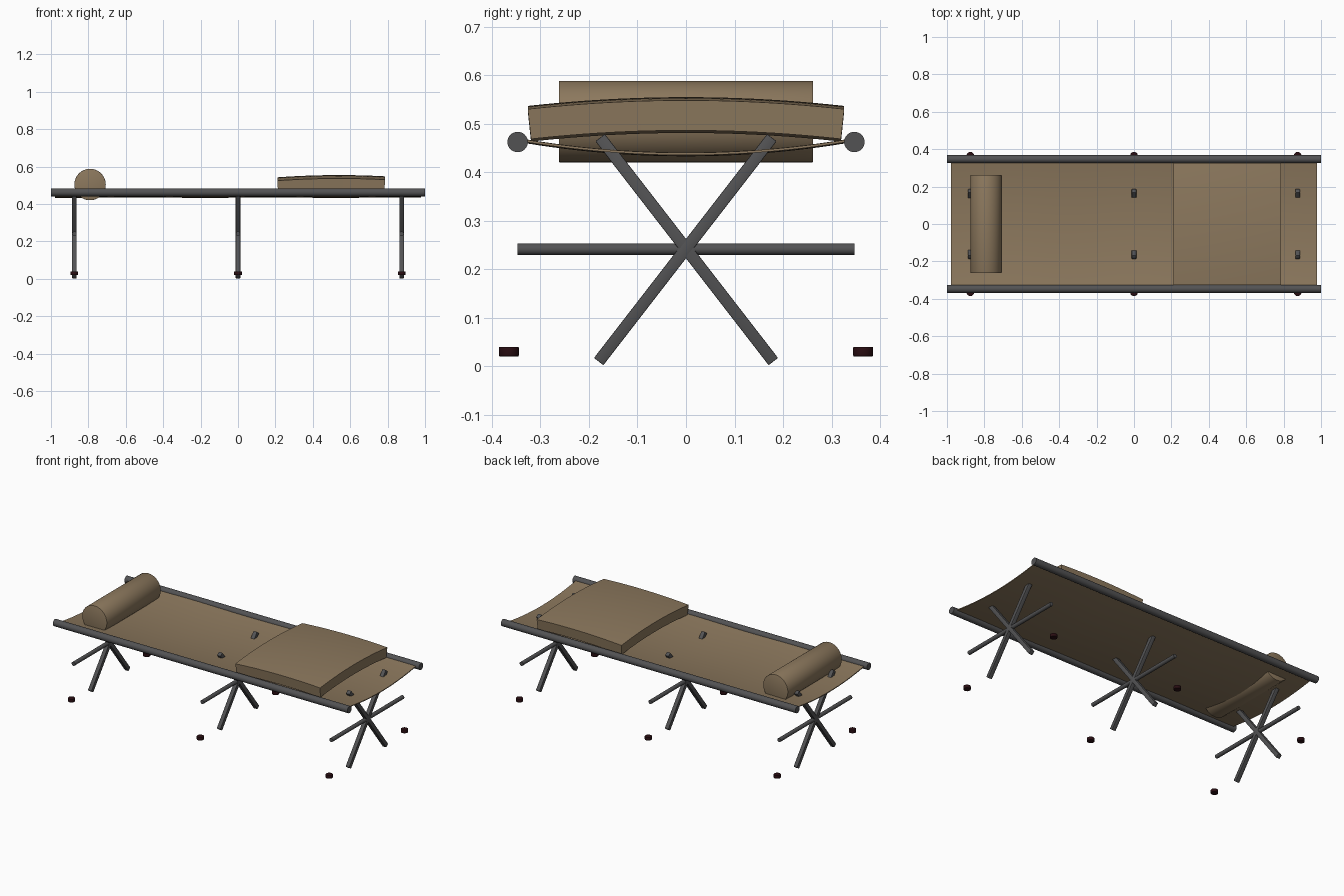
import bpy, bmesh, math
from mathutils import Vector

if "Cube" in bpy.data.objects:
    bpy.data.objects.remove(bpy.data.objects["Cube"])


def material(name, rgb):
    m = bpy.data.materials.new(name)
    m.diffuse_color = (*rgb, 1)
    m.use_nodes = True
    m.node_tree.nodes["Principled BSDF"].inputs["Base Color"].default_value = m.diffuse_color
    return m


CANVAS = material("tan canvas", (0.262, 0.188, 0.110))
METAL = material("dark grey metal", (0.085, 0.085, 0.088))
RUBBER = material("dark red rubber", (0.022, 0.004, 0.006))


def finish(name, bm, mat, smooth=True):
    bmesh.ops.recalc_face_normals(bm, faces=bm.faces)
    me = bpy.data.meshes.new(name)
    bm.to_mesh(me)
    bm.free()
    me.materials.append(mat)
    ob = bpy.data.objects.new(name, me)
    bpy.context.collection.objects.link(ob)
    if smooth:
        bpy.context.view_layer.objects.active = ob
        ob.select_set(True)
        bpy.ops.object.shade_smooth_by_angle(angle=math.radians(35))
        ob.select_set(False)
    return ob


def rod(name, a, b, r, mat, sides=24, bevel=0.0):
    a, b = Vector(a), Vector(b)
    d = b - a
    bm = bmesh.new()
    bmesh.ops.create_cone(bm, cap_ends=True, segments=sides, radius1=r,
                          radius2=r, depth=d.length)
    if bevel:
        rim = [e for e in bm.edges if abs(e.verts[0].co.z - e.verts[1].co.z) < 1e-5]
        bmesh.ops.bevel(bm, geom=rim, offset=bevel, segments=2,
                        profile=0.5, affect='EDGES')
    ob = finish(name, bm, mat)
    ob.location = (a + b) / 2
    ob.rotation_mode = 'QUATERNION'
    ob.rotation_quaternion = Vector((0, 0, 1)).rotation_difference(d)
    return ob


def bar(name, a, b, w, mat):
    # square bar lying in a plane of constant x
    a, b = Vector(a), Vector(b)
    d = b - a
    bm = bmesh.new()
    bmesh.ops.create_cube(bm, size=1)
    bmesh.ops.scale(bm, vec=(w, w, d.length), verts=bm.verts)
    bmesh.ops.bevel(bm, geom=bm.edges[:], offset=0.002, segments=2,
                    profile=0.5, affect='EDGES')
    ob = finish(name, bm, mat)
    ob.location = (a + b) / 2
    ob.rotation_euler = (math.atan2(-d.y, d.z), 0, 0)
    return ob


def sheet(name, x0, x1, y, height, thick, mat, nx=32, ny=24):
    # curved slab: grid following height(x, y), thickened downward along normals
    bm = bmesh.new()
    rows = [[bm.verts.new((px, py, height(px, py)))
             for py in (-y + 2 * y * j / ny for j in range(ny + 1))]
            for px in (x0 + (x1 - x0) * i / nx for i in range(nx + 1))]
    for i in range(nx):
        for j in range(ny):
            bm.faces.new((rows[i][j], rows[i + 1][j],
                          rows[i + 1][j + 1], rows[i][j + 1]))
    bm.normal_update()
    normals = {v: v.normal.copy() for v in bm.verts}
    top = list(bm.verts)
    low = {v: bm.verts.new(v.co - normals[v] * thick) for v in top}
    faces = list(bm.faces)
    border = [e for e in bm.edges if e.is_boundary]
    for f in faces:
        bm.faces.new([low[v] for v in reversed(f.verts)])
    for e in border:
        p, q = e.verts
        bm.faces.new((p, q, low[q], low[p]))
    return finish(name, bm, mat)


# side rails
for s, side in ((-1, "front"), (1, "back")):
    rod(f"{side}_rail", (-1, s * 0.347, 0.462), (1, s * 0.347, 0.462), 0.021, METAL, 32)

# crossed legs, cross bars and feet
for x, place in ((-0.875, "left"), (0, "middle"), (0.875, "right")):
    for s, side in ((-1, "front"), (1, "back")):
        bar(f"{place}_{side}_leg", (x, s * 0.18, 0.0095), (x, -s * 0.177, 0.471), 0.0245, METAL)
        rod(f"{place}_{side}_foot", (x, s * 0.365, 0.02), (x, s * 0.365, 0.04),
            0.0205, RUBBER, 24, 0.002)
    rod(f"{place}_cross_bar", (x, -0.347, 0.241), (x, 0.347, 0.241), 0.0118, METAL)


# sagging canvas bed
def sag(x, y):
    return 0.439 + 0.027 * (y / 0.33) ** 2 + 0.0015 * math.sin(x * 9)


sheet("canvas_bed", -0.978, 0.978, 0.33, sag, 0.005, CANVAS, 48, 24)


# folded blanket, gently domed
def dome(x, y):
    u = (x - 0.54) / 0.33
    return 0.5545 - 0.018 * (y / 0.325) ** 2 - 0.012 * u * u


sheet("folded_blanket", 0.21, 0.786, 0.326, dome, 0.062, CANVAS, 24, 24)

# bolster pillow
rod("bolster_pillow", (-0.791, -0.262, 0.504), (-0.791, 0.262, 0.504), 0.084, CANVAS, 48, 0.002)
